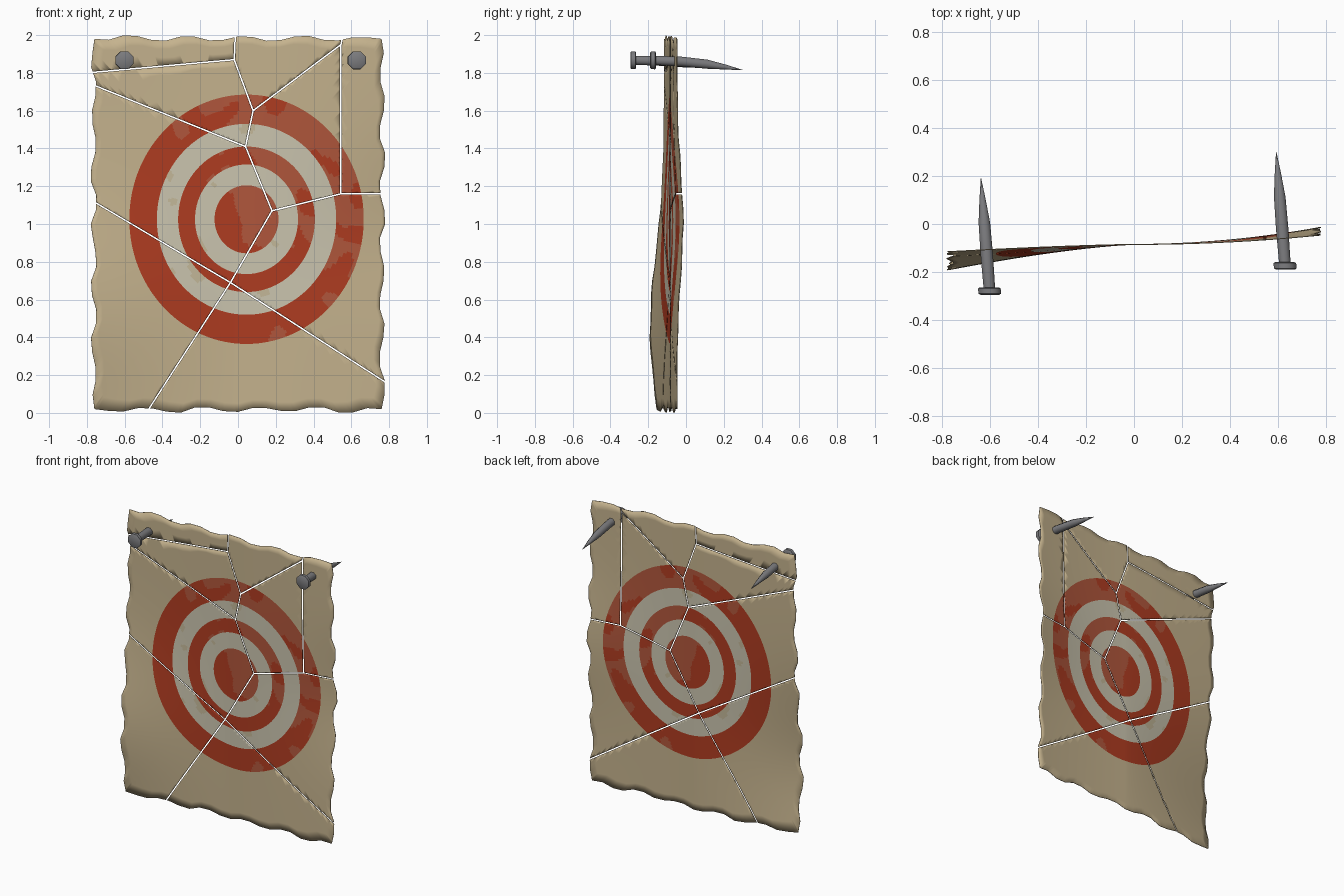
import bpy, bmesh, math, random
from mathutils import Vector, noise

random.seed(4)
if "Cube" in bpy.data.objects:
    bpy.data.objects.remove(bpy.data.objects["Cube"])


def material(name, rgb):
    m = bpy.data.materials.new(name)
    m.use_nodes = True
    m.diffuse_color = (*rgb, 1)
    bsdf = m.node_tree.nodes["Principled BSDF"]
    bsdf.inputs["Base Color"].default_value = (*rgb, 1)
    bsdf.inputs["Roughness"].default_value = 0.8
    return m


paper = material("tan paper", (0.56, 0.45, 0.27))
red = material("red paint", (0.43, 0.045, 0.015))
faded = material("faded red paint", (0.44, 0.095, 0.045))
cream = material("cream paint", (0.60, 0.56, 0.43))
worn = material("worn cream paint", (0.55, 0.48, 0.32))
steel = material("grey steel", (0.20, 0.20, 0.21))
PAPER, RED, FADED, CREAM, WORN = range(5)

CX, CZ, ASPECT = 0.045, 1.025, 0.94
RADII = [0.18, 0.29, 0.385, 0.505, 0.66]


def bend(x, z):
    """Depth of the warped sheet: left edge swings forward, right edge back."""
    left = -0.115 - 0.075 * math.exp(-((z - 0.45) / 0.55) ** 2)
    right = -0.047 + 0.032 * math.exp(-((z - 1.0) / 0.4) ** 2)
    if x < 0:
        return -0.085 + (left + 0.085) * (-x / 0.77) ** 1.4
    return -0.085 + (right + 0.085) * (x / 0.77) ** 2


def paint(x, z):
    """Colour slot at a point: target rings with worn patches."""
    r = math.hypot((x - CX) / ASPECT, z - CZ)
    ring = sum(r > k for k in RADII)
    if ring == 5:
        return PAPER
    n = noise.noise(Vector((x * 7, z * 7, 3)))
    toward = ((x - CX) * 0.75 + (z - CZ) * 0.65) / max(r, 0.1)
    wear = n + 0.55 * toward - (0.0 if ring else -0.25)
    if ring % 2 == 0:
        return FADED if wear > 0.22 else RED
    return WORN if n - 0.2 * toward > 0.42 else CREAM


# Ragged rectangular outline, sampled between random tear points
def outline():
    corners = [(-0.76, 0.02), (0.76, 0.02), (0.76, 1.98), (-0.76, 1.98)]
    tears = []
    for i, (a, b) in enumerate(zip(corners, corners[1:] + corners[:1])):
        a, b = Vector(a), Vector(b)
        count = 20 if i % 2 == 0 else 26
        out = Vector((b.y - a.y, a.x - b.x)).normalized()
        for k in range(count):
            push = random.uniform(0.008, 0.02) * (1 if k % 4 in (1, 2) else -0.5)
            tears.append(a.lerp(b, k / count) + out * (push if k else 0))
    return [a.lerp(b, s / 4) for a, b in zip(tears, tears[1:] + tears[:1]) for s in range(4)]


# Flat sheet made of concentric loops from the target centre to the outline
def build_sheet():
    bm = bmesh.new()
    steps, last = [], 0.0
    for r in RADII:
        n = math.ceil((r - last) / 0.018)
        steps += [last + (r - last) * (k + 1) / n for k in range(n)]
        last = r
    loops = [[] for _ in range(len(steps) + 8)]
    for p in outline():
        dx, dz = p.x - CX, p.y - CZ
        reach = math.hypot(dx / ASPECT, dz)
        spoke = [r / reach for r in steps]
        spoke += [spoke[-1] + (1 - spoke[-1]) * (k + 1) / 8 for k in range(8)]
        for loop, t in zip(loops, spoke):
            loop.append(bm.verts.new((CX + dx * t, 0, CZ + dz * t)))
    centre = bm.verts.new((CX, 0, CZ))
    n = len(loops[0])
    for i in range(n):
        j = (i + 1) % n
        bm.faces.new((centre, loops[0][i], loops[0][j]))
        for a, b in zip(loops, loops[1:]):
            bm.faces.new((a[i], b[i], b[j], a[j]))
    for f in bm.faces:
        c = f.calc_center_median()
        f.material_index = paint(c.x, c.z)
        f.smooth = True
    return bm


# Crack junctions; every torn piece is a convex cell between them
A, B, C = (-0.02, 1.87), (0.08, 1.60), (0.545, 1.95)
D, E, F, G = (0.04, 1.41), (0.545, 1.16), (0.18, 1.07), (-0.04, 0.69)
TOP1, TOP2 = (-0.01, 2.1), (0.58, 2.1)
L1, L2, L3 = (-0.8, 1.80), (-0.8, 1.75), (-0.8, 1.14)
R1, R2, LOW = (0.8, 1.16), (0.8, 0.15), (-0.55, -0.1)
PIECES = {
    "top_left_piece": [L1, A, TOP1, (-0.8, 2.1)],
    "upper_left_strip": [L1, A, B, D, L2],
    "top_middle_piece": [A, B, C, TOP2, TOP1],
    "top_right_piece": [C, E, R1, (0.8, 2.1), TOP2],
    "upper_middle_piece": [B, D, F, E, C],
    "left_piece": [D, L2, L3, G, F],
    "bottom_left_piece": [G, L3, (-0.8, -0.1), LOW],
    "bottom_piece": [G, LOW, (0.8, -0.1), R2],
    "right_piece": [F, G, R2, R1, E],
}

sheet = build_sheet()
for name, cell in PIECES.items():
    bm = sheet.copy()
    pts = [Vector((x, 0, z)) for x, z in cell]
    middle = sum(pts, Vector()) / len(pts)
    for a, b in zip(pts, pts[1:] + pts[:1]):
        out = (b - a).cross(Vector((0, 1, 0))).normalized()
        if out.dot(middle - a) > 0:
            out = -out
        bmesh.ops.bisect_plane(bm, geom=bm.verts[:] + bm.edges[:] + bm.faces[:],
                               plane_co=a - out * 0.004, plane_no=out, clear_outer=True)
    for v in bm.verts:
        v.co.y = bend(v.co.x, v.co.z)
    me = bpy.data.meshes.new(name)
    bm.to_mesh(me)
    bm.free()
    for m in (paper, red, faded, cream, worn):
        me.materials.append(m)
    ob = bpy.data.objects.new(name, me)
    bpy.context.collection.objects.link(ob)
    thick = ob.modifiers.new("thickness", "SOLIDIFY")
    thick.thickness = 0.004
    thick.offset = 0
sheet.free()


# Small pale flecks on both sides of the sheet
def fleck(name, x, z, r):
    bm = bmesh.new()
    bmesh.ops.create_circle(bm, cap_ends=True, segments=7, radius=r)
    for v in bm.verts:
        px, pz = x + v.co.x, z + v.co.y * 0.85
        v.co = (px, bend(px, pz) - 0.004, pz)
    bmesh.ops.solidify(bm, geom=bm.faces[:], thickness=0.008)
    low = min(v.co.y for v in bm.verts)
    shift = bend(x, z) - (low + max(v.co.y for v in bm.verts)) / 2
    bmesh.ops.translate(bm, verts=bm.verts[:], vec=(0, shift, 0))
    me = bpy.data.meshes.new(name)
    bm.to_mesh(me)
    bm.free()
    me.materials.append(cream)
    bpy.context.collection.objects.link(bpy.data.objects.new(name, me))


fleck("lower_fleck", -0.53, 0.21, 0.022)
fleck("upper_fleck", 0.385, 1.665, 0.016)


# Nails: eight-sided, slightly drooping toward the point
def nail(name, head, tip):
    head, tip = Vector(head), Vector(tip)
    profile = [(0, 0.042), (0.01, 0.051), (0.055, 0.051), (0.065, 0.042), (0.065, 0.026),
               (0.35, 0.028), (0.62, 0.026), (0.82, 0.014), (1, 0.001)]
    bm = bmesh.new()
    rings = []
    for t, r in profile:
        c = head.lerp(tip, t) + Vector((0, 0, 0.012 * math.sin(math.pi * t)))
        rings.append([bm.verts.new(c + Vector((r * math.cos(a), 0, r * math.sin(a))))
                      for a in (math.tau * (k + 0.5) / 8 for k in range(8))])
    for a, b in zip(rings, rings[1:]):
        for i in range(8):
            bm.faces.new((a[i], a[(i + 1) % 8], b[(i + 1) % 8], b[i]))
    bm.faces.new(rings[0])
    bm.faces.new(rings[-1])
    bmesh.ops.recalc_face_normals(bm, faces=bm.faces[:])
    me = bpy.data.meshes.new(name)
    bm.to_mesh(me)
    bm.free()
    me.materials.append(steel)
    ob = bpy.data.objects.new(name, me)
    bpy.context.collection.objects.link(ob)
    bpy.ops.object.select_all(action="DESELECT")
    ob.select_set(True)
    bpy.context.view_layer.objects.active = ob
    bpy.ops.object.shade_smooth_by_angle(angle=math.radians(50))


nail("right_nail", (-0.60, -0.295, 1.867), (-0.637, 0.19, 1.825))
nail("left_nail", (0.63, -0.19, 1.867), (0.592, 0.30, 1.815))
